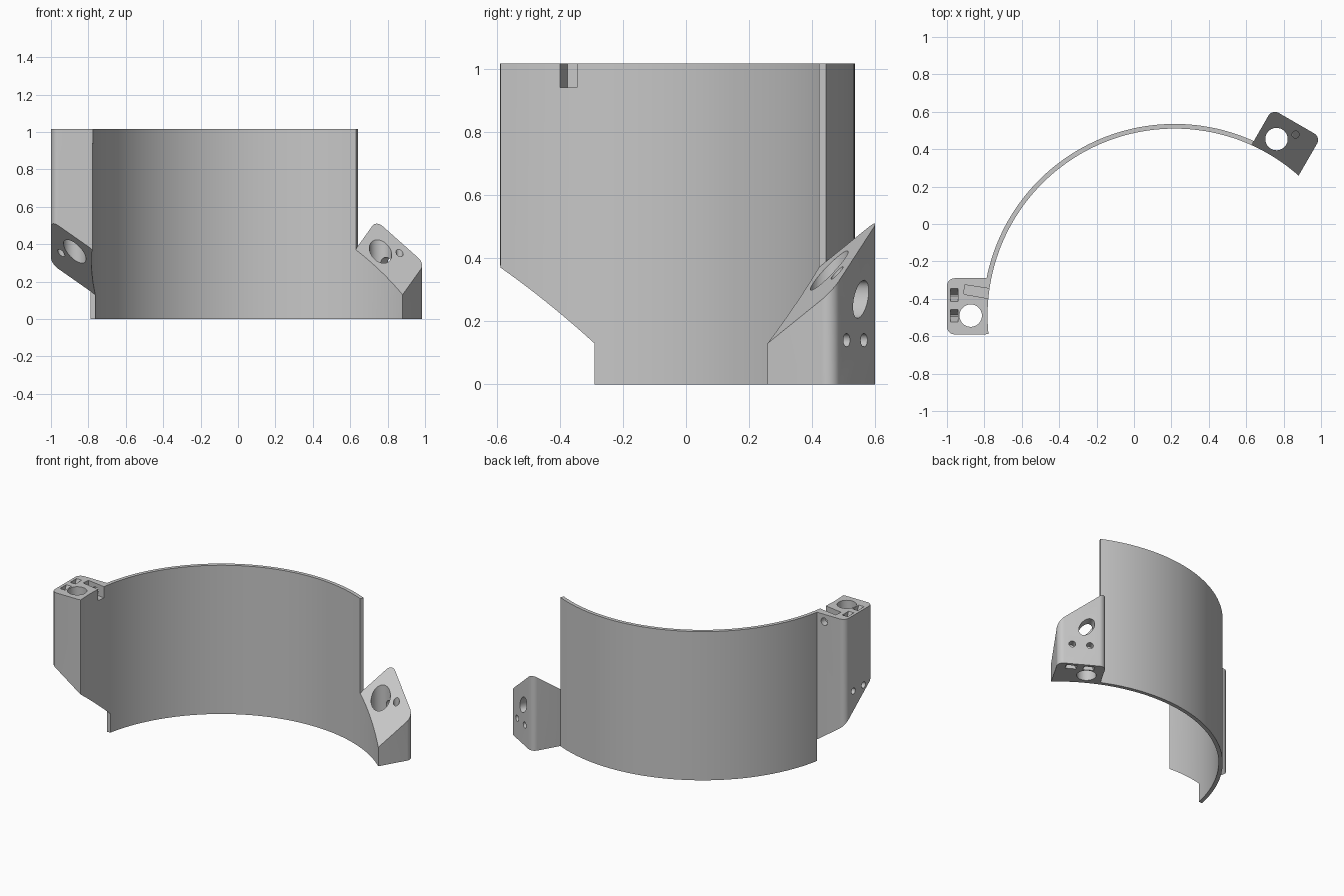
import bpy
import bmesh
from math import sin, cos, pi, sqrt, radians, asin
from mathutils import Vector

if "Cube" in bpy.data.objects:
    bpy.data.objects.remove(bpy.data.objects["Cube"])

# Main dimensions
CENTRE = Vector((0.217, -0.49, 0))
R_IN, R_OUT, HEIGHT = 1.0, 1.025, 1.017
REACH, LOW, HIGH = 1.217, -0.1, 0.2

grey = bpy.data.materials.new("light grey")
grey.use_nodes = True
colour = (0.57, 0.57, 0.57, 1)
grey.diffuse_color = colour
grey.node_tree.nodes["Principled BSDF"].inputs["Base Color"].default_value = colour


def frame(angle):
    """Map (radial, clockwise, height) to world space."""
    u = Vector((cos(angle), sin(angle), 0))
    v = Vector((sin(angle), -cos(angle), 0))
    return lambda p: CENTRE + u * p[0] + v * p[1] + Vector((0, 0, p[2]))


left, right = frame(pi), frame(radians(60))


def slope(r, s):
    return 0.13 + 0.7 * (r - 0.98) + 0.77 * (HIGH - s)


def loft(name, place, ring_a, ring_b):
    bm = bmesh.new()
    a = [bm.verts.new(place(p)) for p in ring_a]
    b = [bm.verts.new(place(p)) for p in ring_b]
    n = len(a)
    bm.faces.new(a)
    bm.faces.new(b[::-1])
    for i in range(n):
        j = (i + 1) % n
        bm.faces.new((a[j], a[i], b[i], b[j]))
    bmesh.ops.recalc_face_normals(bm, faces=bm.faces)
    mesh = bpy.data.meshes.new(name)
    bm.to_mesh(mesh)
    bm.free()
    mesh.materials.append(grey)
    ob = bpy.data.objects.new(name, mesh)
    bpy.context.collection.objects.link(ob)
    return ob


def prism(name, place, outline, bottom, top):
    def level(z):
        return [(r, s, z(r, s) if callable(z) else z) for r, s in outline]
    return loft(name, place, level(bottom), level(top))


def circle(x, y, rx, ry=None, n=32):
    ry = ry or rx
    return [(x + rx * cos(2 * pi * i / n), y + ry * sin(2 * pi * i / n)) for i in range(n)]


def rect(x0, x1, y0, y1):
    return [(x0, y0), (x1, y0), (x1, y1), (x0, y1)]


def side_bore(place, outline, depth):
    return loft("side_bore_cutter", place,
                [(REACH - depth, s, z) for s, z in outline],
                [(REACH + 0.1, s, z) for s, z in outline])


def block_outline(inner):
    """Curved inner edge, two rounded outer corners."""
    steps, fillet = 12, 0.04
    pts = []
    for i in range(steps + 1):
        s = LOW + (HIGH - LOW) * i / steps
        pts.append((sqrt(inner ** 2 - s * s), s))
    for s, start in ((HIGH - fillet, pi / 2), (LOW + fillet, 0)):
        for i in range(9):
            a = start - i * pi / 16
            pts.append((REACH - fillet + fillet * cos(a), s + fillet * sin(a)))
    return pts


def carve(ob, cutters):
    for cutter in cutters:
        mod = ob.modifiers.new("cut", "BOOLEAN")
        mod.operation = "DIFFERENCE"
        mod.solver = "EXACT"
        mod.object = cutter
        cutter.hide_render = True
        cutter.hide_viewport = True
        cutter.display_type = "WIRE"


def tie_slots(place, face_z, inward):
    """Tapered pockets along the outer edge of an end face."""
    cuts = []
    for s in (0.0, 0.11):
        wide = rect(1.157, 1.197, s - 0.035, s + 0.035)
        deep = rect(1.157, 1.197, s - 0.004, s + 0.004)
        cuts.append(loft("tie_slot_cutter", place,
                         [(r, q, face_z - inward * 0.002) for r, q in wide],
                         [(r, q, face_z + inward * 0.07) for r, q in deep]))
    return cuts


# Curved wall, one third of a ring
start = pi + asin(-LOW / R_OUT)
sweep, count = radians(120), 72
angles = [start - sweep * i / count for i in range(count + 1)]
ring = [(R_OUT * cos(a), R_OUT * sin(a)) for a in angles]
ring += [(R_IN * cos(a), R_IN * sin(a)) for a in reversed(angles)]
wall = prism("curved_wall", lambda p: CENTRE + Vector(p), ring, 0, HEIGHT)

# Tall clamp block, sloped underneath
tall_block = prism("tall_clamp_block", left, block_outline(1.012), slope, HEIGHT)
# Short clamp block, sloped on top
short_block = prism("short_clamp_block", right, block_outline(R_IN), 0, slope)

# Sloped relief under the tall end of the wall
relief = prism("slope_cutter", left, rect(0.85, 1.3, -0.3, HIGH), -0.5, slope)
# Cable notch through the wall into the tall block
notch_outline = [(0.96, 0.085), (1.127, 0.115), (1.122, 0.165), (0.96, 0.14)]
notch = prism("cable_notch_cutter", left, notch_outline, 0.94, HEIGHT + 0.1)
cable_hole = loft("cable_hole_cutter", left,
                  [(r, 0.12, z) for r, z in circle(1.06, 0.967, 0.025)],
                  [(r, 0.3, z) for r, z in circle(1.06, 0.967, 0.025)])
carve(wall, [relief, notch])

# Bolt bores, locating pin holes, tie slots and side holes
for block, place, z_end, inward, z_side in (
        (tall_block, left, HEIGHT, -1, 0.5), (short_block, right, 0, 1, 0.14)):
    cuts = [prism("bolt_cutter", place, circle(1.09, 0, 0.06), -0.2, 1.3),
            prism("pin_cutter", place, circle(1.162, 0.076, 0.019),
                  lambda r, s: slope(r, s) - 0.08, lambda r, s: slope(r, s) + 0.08)]
    cuts += tie_slots(place, z_end, inward)
    cuts += [side_bore(place, circle(s, z_side, 0.021), 0.05) for s in (0, 0.11)]
    if block is short_block:
        oval = [(s - 0.35 * (z - 0.27), z) for s, z in circle(0.02, 0.27, 0.045, 0.06)]
        cuts.append(side_bore(place, oval, 0.11))
    else:
        cuts += [notch, cable_hole]
    carve(block, cuts)

# Smooth curves, crisp edges
for ob in (wall, tall_block, short_block):
    bpy.ops.object.select_all(action="DESELECT")
    bpy.context.view_layer.objects.active = ob
    ob.select_set(True)
    for mod in list(ob.modifiers):
        bpy.ops.object.modifier_apply(modifier=mod.name)
    bpy.ops.object.shade_smooth_by_angle(angle=radians(30))

# Cutters are no longer needed
for ob in list(bpy.data.objects):
    if ob.name.split(".")[0].endswith("_cutter"):
        bpy.data.objects.remove(ob)
